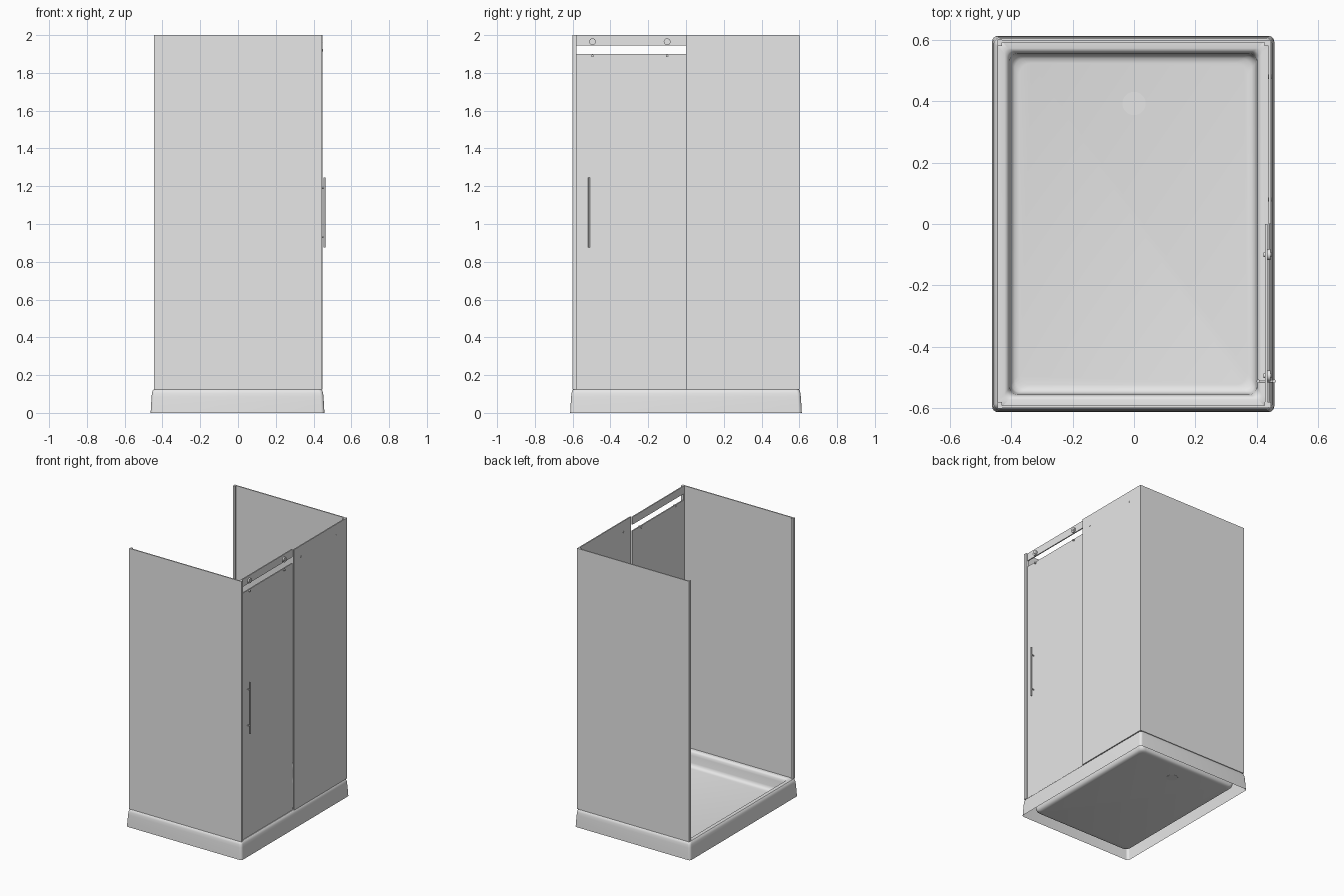
import bpy, bmesh, math
from mathutils import Matrix

if "Cube" in bpy.data.objects:
    bpy.data.objects.remove(bpy.data.objects["Cube"])

grey = bpy.data.materials.new("light_grey")
grey.diffuse_color = (0.8, 0.8, 0.8, 1)
grey.use_nodes = True
grey.node_tree.nodes["Principled BSDF"].inputs["Base Color"].default_value = grey.diffuse_color


def finish(bm, name, smooth=False):
    me = bpy.data.meshes.new(name)
    bm.to_mesh(me)
    bm.free()
    me.materials.append(grey)
    ob = bpy.data.objects.new(name, me)
    bpy.context.collection.objects.link(ob)
    if smooth:
        bpy.ops.object.select_all(action='DESELECT')
        ob.select_set(True)
        bpy.context.view_layer.objects.active = ob
        bpy.ops.object.shade_smooth_by_angle(angle=math.radians(40))
    return ob


def box(name, x, y, z):
    """Box from (min, max) ranges."""
    bm = bmesh.new()
    bmesh.ops.create_cube(bm, size=1)
    for v in bm.verts:
        v.co = [r[0] + (c + 0.5) * (r[1] - r[0]) for r, c in zip((x, y, z), v.co)]
    return finish(bm, name)


def rod(name, centre, radius, length, axis='Z', sides=24):
    bm = bmesh.new()
    turn = Matrix.Rotation(math.pi / 2, 4, 'Y') if axis == 'X' else Matrix()
    bmesh.ops.create_cone(bm, cap_ends=True, segments=sides, radius1=radius,
                          radius2=radius, depth=length,
                          matrix=Matrix.Translation(centre) @ turn)
    return finish(bm, name, True)


def rounded_loop(hx, hy, r, z, steps=6):
    pts = []
    for k, (sx, sy) in enumerate(((1, 1), (-1, 1), (-1, -1), (1, -1))):
        for i in range(steps + 1):
            a = (k + i / steps) * math.pi / 2
            pts.append((sx * (hx - r) + r * math.cos(a) - 0.0025,
                        sy * (hy - r) + r * math.sin(a), z))
    return pts


# Shower tray: one shell lofted from skirt, over the rim, down into the basin
profile = [  # inset, height, corner radius
    (0.0, 0.0, 0.018), (0.002, 0.04, 0.018), (0.005, 0.085, 0.018),
    (0.007, 0.105, 0.018), (0.011, 0.118, 0.018), (0.018, 0.125, 0.016),
    (0.040, 0.125, 0.016), (0.048, 0.122, 0.02), (0.054, 0.112, 0.022),
    (0.057, 0.095, 0.025), (0.060, 0.045, 0.028), (0.064, 0.030, 0.03),
    (0.073, 0.021, 0.034), (0.088, 0.018, 0.04)]
bm = bmesh.new()
rings = [[bm.verts.new(p) for p in rounded_loop(0.46 - d, 0.613 - d, r, z)]
         for d, z, r in profile]
for a, b in zip(rings, rings[1:]):
    for i in range(len(a)):
        j = (i + 1) % len(a)
        bm.faces.new((a[i], a[j], b[j], b[i]))
bm.faces.new(rings[-1])
finish(bm, "shower_tray", True)
rod("drain_cover", (0, 0.393, 0.018), 0.038, 0.002, sides=32)

# Fixed end panels, front and back, with wall channels and corner posts
full = (0.125, 2.0)
for label, s in (("front", -1), ("back", 1)):
    box(label + "_glass", (-0.44, 0.437), sorted((s * 0.592, s * 0.6)), full)
    box(label + "_wall_channel", (-0.445, -0.43), sorted((s * 0.58, s * 0.601)), full)
    box(label + "_corner_post", (0.426, 0.4385), sorted((s * 0.58, s * 0.599)), full)

# Right side: fixed glass, sliding door behind it, and the door rail
box("front_corner_trim", (0.4385, 0.446), (-0.6, -0.58), full)
box("side_glass", (0.439, 0.447), (0.0, 0.6), full)
box("door_glass", (0.427, 0.435), (-0.58, 0.0), (0.125, 1.9))
box("door_rail", (0.427, 0.435), (-0.58, 0.0), (1.945, 2.0))

# Rollers on the rail with stop pins on the door, and bolts through the side glass
for i, y in enumerate((-0.495, -0.1)):
    rod(f"roller_{i}", (0.439, y, 1.965), 0.018, 0.012, 'X')
    rod(f"roller_hub_{i}", (0.442, y, 1.965), 0.008, 0.012, 'X', 16)
    rod(f"door_pin_{i}", (0.434, y, 1.89), 0.007, 0.022, 'X', 16)
for i, y in enumerate((0.48, 0.08)):
    rod(f"side_glass_bolt_{i}", (0.443, y, 1.92), 0.007, 0.012, 'X', 16)

# Door handle: matching bars inside and outside joined by standoffs
for label, x in (("outer", 0.457), ("inner", 0.405)):
    rod(label + "_handle_bar", (x, -0.513, 1.06), 0.0055, 0.37, sides=16)
for i, z in enumerate((0.93, 1.19)):
    rod(f"handle_standoff_{i}", (0.431, -0.513, z), 0.004, 0.05, 'X', 16)
